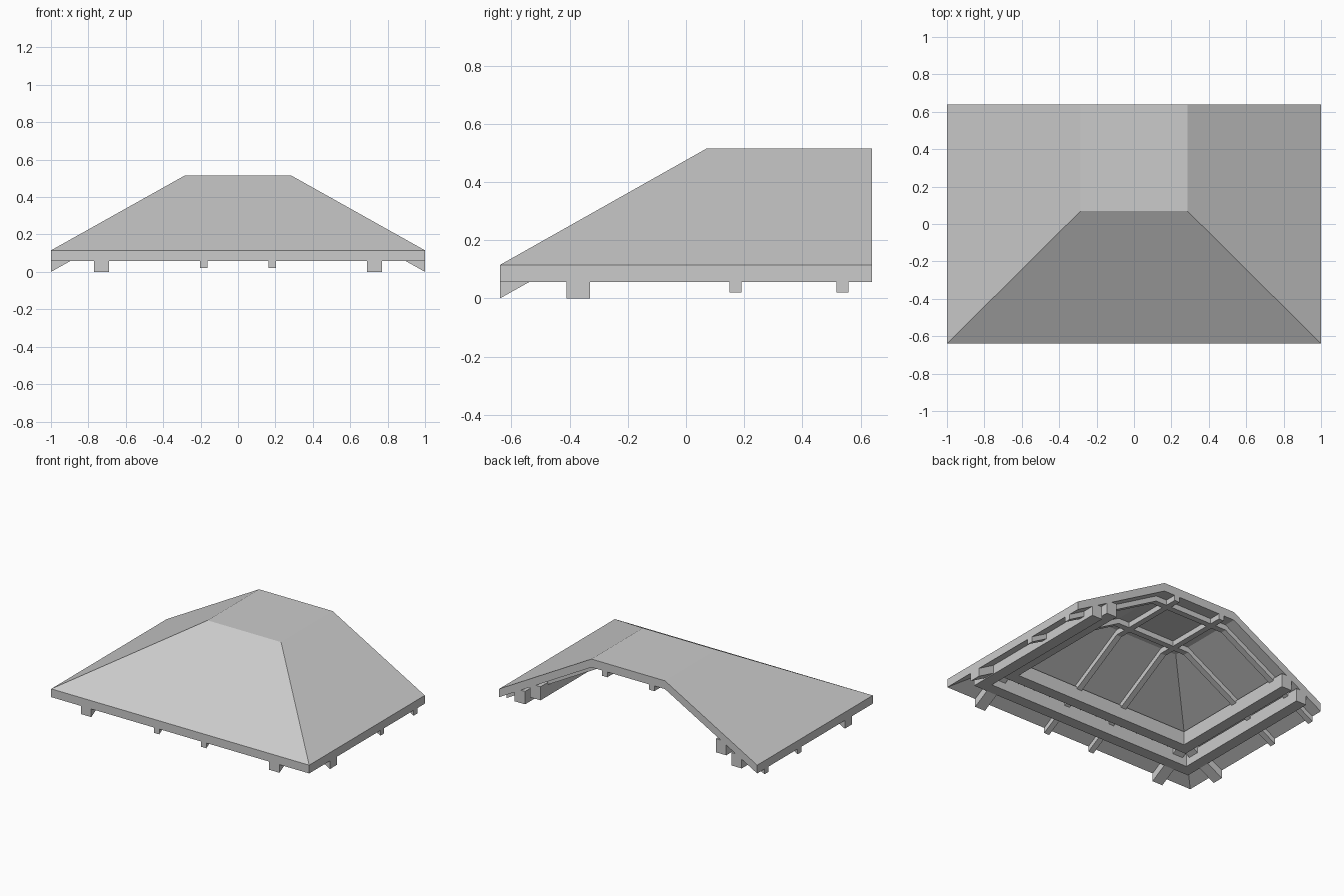
import bpy, bmesh
from mathutils import Vector

if "Cube" in bpy.data.objects:
    bpy.data.objects.remove(bpy.data.objects["Cube"])

HX, HY = 1.0, 0.64            # half footprint
RX, RY = 0.285, 0.07          # flat top: half width and front edge
EAVE, TOP, THICK = 0.115, 0.515, 0.058
SLOPE = (TOP - EAVE) / (HX - RX)
UNDER = EAVE - THICK


def finish(name, bm):
    bmesh.ops.recalc_face_normals(bm, faces=bm.faces)
    mesh = bpy.data.meshes.new(name)
    bm.to_mesh(mesh)
    bm.free()
    obj = bpy.data.objects.new(name, mesh)
    bpy.context.collection.objects.link(obj)
    return obj


def extruded(name, points, faces, move):
    bm = bmesh.new()
    vs = [bm.verts.new(p) for p in points]
    fs = [bm.faces.new([vs[i] for i in f]) for f in faces]
    new = bmesh.ops.extrude_face_region(bm, geom=fs, use_keep_orig=True)
    moved = [g for g in new["geom"] if isinstance(g, bmesh.types.BMVert)]
    bmesh.ops.translate(bm, verts=moved, vec=Vector(move))
    return finish(name, bm)


# Roof shell: three slopes and a flat top, open at the back
extruded("roof_shell",
         [(-HX, -HY, EAVE), (HX, -HY, EAVE), (HX, HY, EAVE), (-HX, HY, EAVE),
          (-RX, RY, TOP), (RX, RY, TOP), (RX, HY, TOP), (-RX, HY, TOP)],
         [(0, 1, 5, 4), (1, 2, 6, 5), (3, 0, 4, 7), (4, 5, 6, 7)],
         (0, 0, -THICK))


def rafter(name, path, depth, width, centre, along_x):
    """Beam following the roof underside; path is (distance, height)."""
    prof = path + [(u, z - depth) for u, z in reversed(path)]
    lo = centre - width / 2
    if along_x:
        pts, move = [(u, lo, z) for u, z in prof], (0, width, 0)
    else:
        pts, move = [(lo, u, z) for u, z in prof], (width, 0, 0)
    n = len(path)
    quads = [(i, i + 1, 2 * n - 2 - i, 2 * n - 1 - i) for i in range(n - 1)]
    extruded(name, pts, quads, move)


FLAT = TOP - THICK
# Thin rafters running over the flat top
for x in (-0.182, 0.182):
    rafter("front_rafter", [(-HY, UNDER), (RY, FLAT), (HY, FLAT)], 0.037, 0.04, x, False)
for y in (0.17, 0.538):
    rafter("cross_rafter", [(-HX, UNDER), (-RX, FLAT), (RX, FLAT), (HX, UNDER)],
           0.037, 0.042, y, True)

# Thick short rafters near the corners
RUN = 0.31
for s in (-1, 1):
    rafter("front_corner_rafter", [(-HY, UNDER), (-HY + RUN, UNDER + SLOPE * RUN)],
           UNDER, 0.08, s * 0.73, False)
    rafter("side_corner_rafter", [(s * HX, UNDER), (s * (HX - RUN), UNDER + SLOPE * RUN)],
           UNDER, 0.08, -0.37, True)


def plate(name, inset, width, low, high):
    """U-shaped horizontal beam on the left, front and right."""
    a, b = HX - inset, HY - inset
    c, d = a - width, b - width
    pts = [(-a, HY, low), (-a, -b, low), (a, -b, low), (a, HY, low),
           (c, HY, low), (c, -d, low), (-c, -d, low), (-c, HY, low)]
    extruded(name, pts, [(0, 1, 6, 7), (1, 2, 5, 6), (2, 3, 4, 5)], (0, 0, high - low))


# Wall plates
plate("outer_wall_plate", 0.12, 0.08, 0.06, 0.15)
plate("inner_wall_plate", 0.24, 0.08, 0.12, 0.215)
